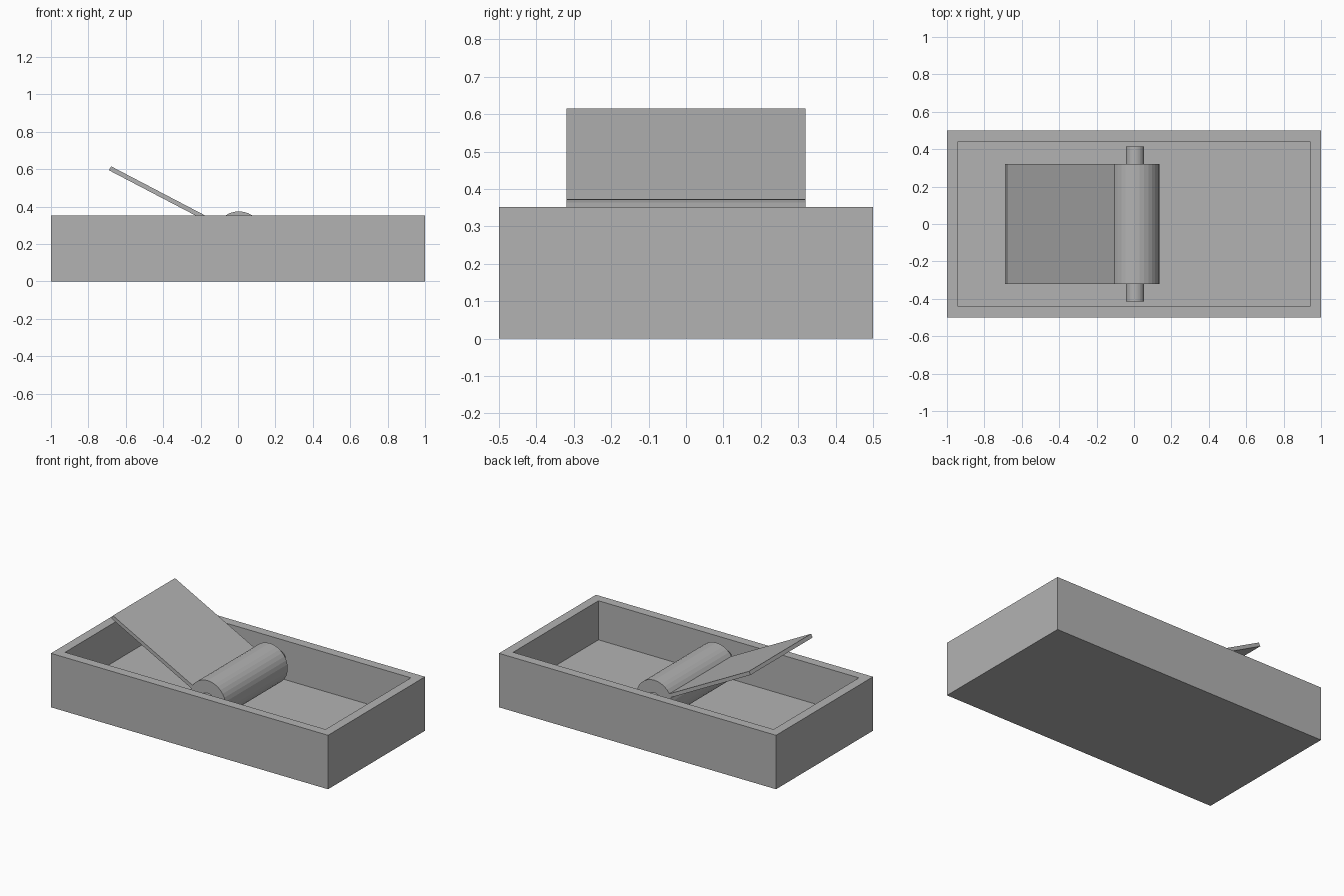
import bpy
import bmesh
from math import radians
from mathutils import Matrix, Vector

if "Cube" in bpy.data.objects:
    bpy.data.objects.remove(bpy.data.objects["Cube"], do_unlink=True)

grey = bpy.data.materials.new("plain_grey")
grey.use_nodes = True
colour = (0.45, 0.45, 0.45, 1)
grey.diffuse_color = colour
grey.node_tree.nodes["Principled BSDF"].inputs["Base Color"].default_value = colour


def add_object(name, bm):
    mesh = bpy.data.meshes.new(name)
    bmesh.ops.recalc_face_normals(bm, faces=bm.faces)
    bm.to_mesh(mesh)
    bm.free()
    mesh.materials.append(grey)
    obj = bpy.data.objects.new(name, mesh)
    bpy.context.collection.objects.link(obj)
    return obj


def box(size, centre):
    bm = bmesh.new()
    matrix = Matrix.Translation(centre) @ Matrix.Diagonal((*size, 1))
    bmesh.ops.create_cube(bm, size=1, matrix=matrix)
    return bm


def rod(name, radius, length, sides=32):
    bm = bmesh.new()
    matrix = Matrix.Translation(PIVOT) @ Matrix.Rotation(radians(90), 4, "X")
    bmesh.ops.create_cone(bm, cap_ends=True, segments=sides, radius1=radius,
                          radius2=radius, depth=length, matrix=matrix)
    return add_object(name, bm)


# Open tray: inset the top face, then sink it to the floor
HEIGHT, FLOOR, WALL = 0.352, 0.097, 0.085
bm = box((2, 1, HEIGHT), (0, 0, HEIGHT / 2))
top = max(bm.faces, key=lambda f: f.calc_center_median().z)
bmesh.ops.inset_region(bm, faces=[top], thickness=WALL)
rim = list(top.edges)
sunk = bmesh.ops.extrude_face_region(bm, geom=[top])["geom"]
bmesh.ops.translate(bm, vec=(0, 0, FLOOR - HEIGHT),
                    verts=[g for g in sunk if isinstance(g, bmesh.types.BMVert)])
if top.is_valid:
    bmesh.ops.delete(bm, geom=[top], context="FACES_ONLY")
add_object("tray", bm)

# Roller and its axle, spanning the tray
PIVOT = Vector((0.005, 0, 0.244))
rod("roller", 0.13, 0.64)
rod("axle", 0.049, 0.83)

# Tilted paddle fixed radially to the roller
LENGTH = 0.778
paddle = add_object("paddle", box((LENGTH, 0.64, 0.024), (-LENGTH / 2, 0, 0)))
paddle.location = PIVOT
paddle.rotation_euler.y = radians(27.6)
